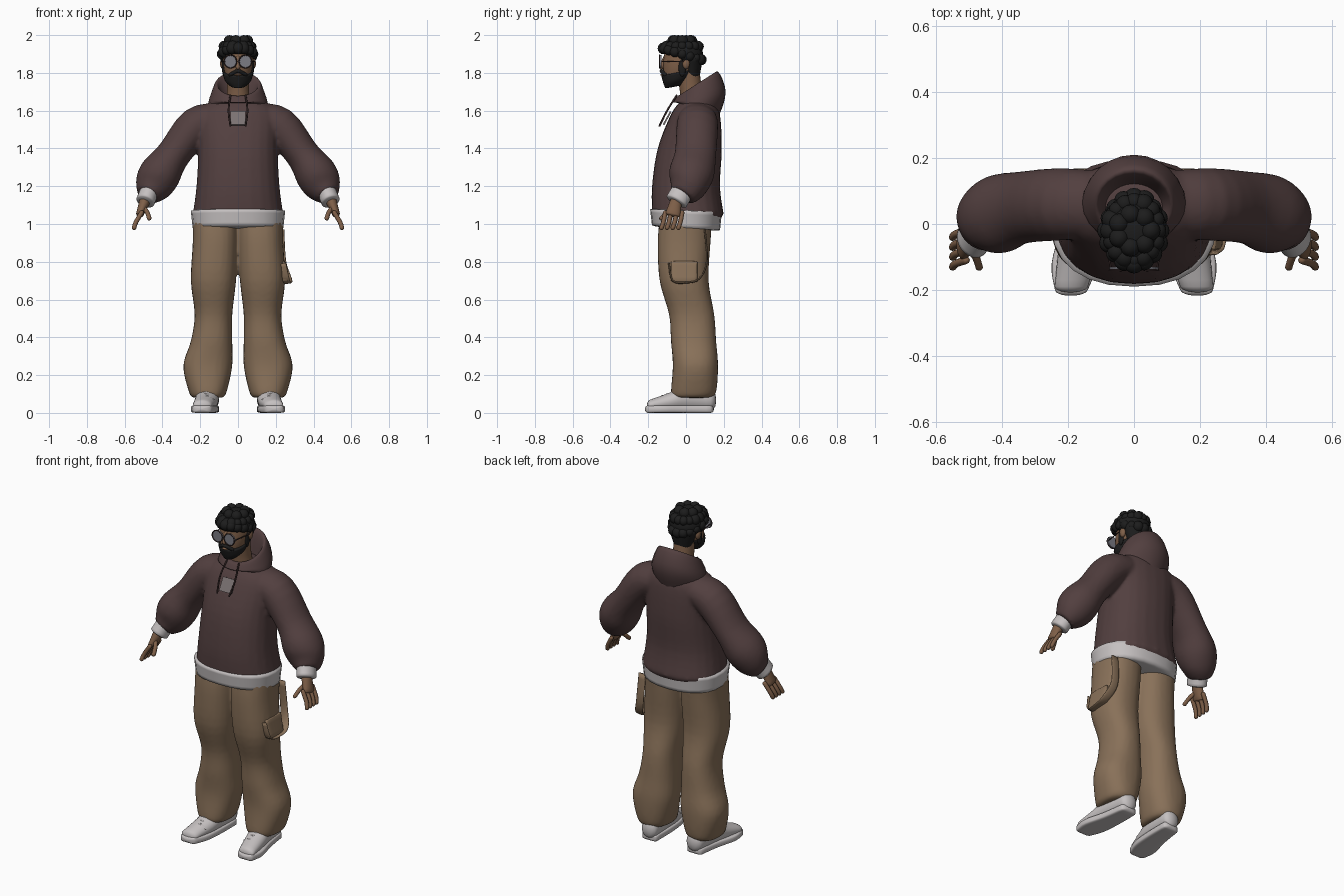
import bpy, bmesh, math, random
from mathutils import Vector, Matrix

cube = bpy.data.objects.get("Cube")
if cube:
    bpy.data.objects.remove(cube, do_unlink=True)
random.seed(4)
AXIS_X, AXIS_Y, AXIS_Z = Vector((1, 0, 0)), Vector((0, 1, 0)), Vector((0, 0, 1))
SIDES = (-1, 1)


def material(name, red, green, blue):
    mat = bpy.data.materials.new(name)
    mat.use_nodes = True
    mat.diffuse_color = (red, green, blue, 1)
    mat.node_tree.nodes["Principled BSDF"].inputs["Base Color"].default_value = mat.diffuse_color
    return mat


maroon = material("maroon cloth", .085, .05, .05)
tan = material("tan cloth", .25, .165, .1)
pale = material("pale grey", .56, .53, .53)
skin = material("brown skin", .21, .115, .065)
black = material("black hair", .012, .012, .012)
glass = material("grey lens", .2, .2, .23)
label = material("label grey", .2, .17, .17)
dark = material("dark cord", .035, .02, .02)


def finish(name, bm, mat, mirror=False, blend=False, smooth=True):
    """Turn the bmesh into an object, optionally mirrored and fused into one skin."""
    bmesh.ops.recalc_face_normals(bm, faces=bm.faces[:])
    mesh = bpy.data.meshes.new(name)
    bm.to_mesh(mesh)
    bm.free()
    mesh.materials.append(mat)
    for face in mesh.polygons:
        face.use_smooth = smooth
    ob = bpy.data.objects.new(name, mesh)
    bpy.context.collection.objects.link(ob)
    if mirror:
        ob.modifiers.new("mirror", "MIRROR").use_mirror_merge = False
    if blend:
        remesh = ob.modifiers.new("blend", "REMESH")
        remesh.mode, remesh.voxel_size, remesh.use_smooth_shade = "VOXEL", .011, True
        relax = ob.modifiers.new("relax", "SMOOTH")
        relax.factor, relax.iterations = .5, 5


def spline(rows, steps=4):
    """Pass a smooth curve through the rows, radii included."""
    result = []
    for i in range(len(rows) - 1):
        before, start, end, after = (rows[min(max(i + k, 0), len(rows) - 1)] for k in (-1, 0, 1, 2))
        for step in range(steps):
            t = step / steps
            result.append([b + t * ((c - a) + t * ((2 * a - 5 * b + 4 * c - d) + t * (3 * (b - c) + d - a))) / 2
                           for a, b, c, d in zip(before, start, end, after)])
    return result + [list(rows[-1])]


def dome_rows(row, neighbour, dome):
    """Shrinking rows that round off an end."""
    outward = (Vector(row[:3]) - Vector(neighbour[:3])).normalized()
    reach = dome * min(row[3], row[4])
    result = []
    for angle in (.5, 1, 1.4):
        spot = Vector(row[:3]) + outward * reach * math.sin(angle)
        shrink = math.cos(angle)
        result.append([*spot, row[3] * shrink, row[4] * shrink, *row[5:]])
    return result


def loft(bm, rows, ref=AXIS_Y, axis=None, power=2, sides=24, dome=0, drop=0):
    """Skin rows of (x, y, z, side radius, ref radius, optional slope along y)."""
    rows = spline(rows)
    if dome:
        first = dome_rows(rows[0], rows[1], dome)
        last = dome_rows(rows[-1], rows[-2], dome)
        rows = first[::-1] + rows + last
    points = [Vector(row[:3]) for row in rows]
    rings = []
    for i, row in enumerate(rows):
        along = axis or (points[min(i + 1, len(points) - 1)] - points[max(i - 1, 0)]).normalized()
        deep = (ref - along * ref.dot(along)).normalized()
        wide = deep.cross(along)
        ring = []
        for k in range(sides):
            c, s = math.cos(math.tau * k / sides), math.sin(math.tau * k / sides)
            spot = points[i] + deep * math.copysign(abs(c) ** (2 / power), c) * row[4]
            spot += wide * math.copysign(abs(s) ** (2 / power), s) * row[3]
            if len(row) > 5:
                spot.z += (spot.y - points[i].y) * row[5]
            spot.z -= drop * max(0, c) ** 6 * max(0, 1 - i / 4)
            ring.append(bm.verts.new(spot))
        rings.append(ring)
    for low, high in zip(rings, rings[1:]):
        for k in range(sides):
            after = (k + 1) % sides
            bm.faces.new((low[k], low[after], high[after], high[k]))
    bm.faces.new(rings[0])
    bm.faces.new(rings[-1])


def lofted(name, rows, mat, mirror=False, **options):
    bm = bmesh.new()
    loft(bm, rows, **options)
    finish(name, bm, mat, mirror)


def tube(bm, points, radius):
    loft(bm, [(*p, radius, radius) for p in points], sides=8, dome=1)


def ball(bm, place, size, segments=16):
    matrix = Matrix.Translation(place) @ Matrix.Diagonal((*size, 1))
    made = bmesh.ops.create_uvsphere(bm, u_segments=segments, v_segments=segments // 2, radius=1, matrix=matrix)
    return made["verts"]


# Sweatshirt: body and both sleeves fused
bm = bmesh.new()
loft(bm, [(0, .01, 1.05, .24, .19), (0, 0, 1.2, .22, .18), (0, .02, 1.4, .21, .17),
          (0, .05, 1.58, .21, .13), (0, .06, 1.65, .14, .09)], axis=AXIS_Z, power=2.3, dome=.3)
for s in SIDES:
    loft(bm, [(s * .1, .06, 1.56, .08, .1), (s * .22, .06, 1.52, .1, .11), (s * .34, .05, 1.37, .09, .11),
              (s * .41, .03, 1.27, .11, .12), (s * .45, .01, 1.2, .1, .1), (s * .48, -.02, 1.15, .06, .07)])
finish("sweatshirt", bm, maroon, blend=True)
lofted("waistband", [(0, 0, .98, .24, .18, -.07), (0, 0, 1.07, .25, .19, -.04)],
       pale, axis=AXIS_Z, power=2.3, dome=.05)

# Lowered hood with a raised back rim and a pointed tail
lofted("hood", [(0, .06, 1.62, .16, .11, -.2), (0, .07, 1.67, .15, .14, .2), (0, .06, 1.74, .12, .11, .6),
                (0, .06, 1.72, .1, .08, .6), (0, .05, 1.64, .08, .07, .2)], maroon, axis=AXIS_Z, drop=.04)

# Drawstrings and chest label
bm = bmesh.new()
for s in SIDES:
    tube(bm, [(s * .04, -.05, 1.68), (s * .05, -.1, 1.6), (s * .04, -.14, 1.52)], .005)
finish("drawstrings", bm, dark)
bm = bmesh.new()
bmesh.ops.create_cube(bm, size=1, matrix=Matrix.Translation((0, -.1, 1.56))
                      @ Matrix.Rotation(-.5, 4, "X") @ Matrix.Diagonal((.08, .009, .08, 1)))
finish("chest_label", bm, label, smooth=False)

# Cuffs and hands
lofted("cuffs", [(.47, -.02, 1.17, .05, .06), (.49, -.05, 1.12, .05, .06)], pale, mirror=True, dome=.2)
bm = bmesh.new()
loft(bm, [(.49, -.05, 1.13, .03, .03), (.52, -.07, 1.05, .02, .04)], dome=.5)
for finger in range(4):
    spread = finger * .03
    tube(bm, [(.51, spread - .11, 1.06), (.54, spread - .12, 1.01), (.55, spread - .13, .98)], .012)
tube(bm, [(.5, -.07, 1.09), (.48, -.1, 1.06), (.47, -.13, 1.03)], .012)
finish("hands", bm, skin, mirror=True)

# Baggy trousers
bm = bmesh.new()
loft(bm, [(.12, 0, 1.03, .12, .14), (.12, -.01, .9, .12, .14), (.13, -.01, .7, .12, .13),
          (.13, .03, .52, .1, .12), (.14, .04, .38, .11, .12), (.16, .05, .25, .13, .12),
          (.16, .04, .11, .1, .12), (.16, .03, .08, .08, .1)], axis=AXIS_Z, power=2.3)
finish("trousers", bm, tan, mirror=True, blend=True)

# Loose strap and pocket flap on the left thigh
strap = [(.22, .1, .97), (.23, .11, .8), (.26, .07, .71), (.26, 0, .69), (.25, -.07, .7), (.23, -.09, .79)]
lofted("thigh_strap", [(*p, .005, .025) for p in strap], tan, ref=AXIS_X, sides=12)
lofted("pocket_flap", [(.24, -.01, .8, .01, .07), (.25, -.01, .7, .02, .07)],
       tan, axis=AXIS_Z, power=4, dome=.5)

# Shoes: upper, flat sole and laces
lofted("shoe_uppers", [(.15, .13, .07, .05, .06), (.16, 0, .08, .06, .07), (.17, -.08, .06, .06, .05),
                       (.19, -.19, .04, .05, .03)], pale, mirror=True, ref=AXIS_Z, axis=AXIS_Y, dome=.6)
lofted("shoe_soles", [(.15, .13, .02, .05, .02), (.16, 0, .02, .06, .02), (.18, -.12, .02, .07, .02),
                      (.19, -.2, .02, .05, .02)], pale, mirror=True, ref=AXIS_Z, axis=AXIS_Y, power=5, dome=.9)
bm = bmesh.new()
for lace in range(4):
    y, z = -.05 - .025 * lace, .12 - .01 * lace
    tube(bm, [(.13, y, z - .02), (.17, y, z), (.21, y, z - .02)], .005)
finish("shoe_laces", bm, pale, mirror=True)

# Neck, head, nose and ears
lofted("neck", [(0, .04, 1.6, .09, .07), (0, .03, 1.68, .06, .06), (0, .01, 1.82, .06, .06)], skin, axis=AXIS_Z)
bm = bmesh.new()
loft(bm, [(0, -.07, 1.74, .04, .04), (0, -.04, 1.8, .07, .08), (0, -.02, 1.87, .08, .1),
          (0, -.02, 1.95, .07, .08)], axis=AXIS_Z, dome=.3)
tube(bm, [(0, -.11, 1.88), (0, -.13, 1.83)], .012)
for s in SIDES:
    ball(bm, (s * .08, 0, 1.85), (.015, .02, .03))
finish("head", bm, skin)

# Beard, sideburns, moustache and lips
bm = bmesh.new()
loft(bm, [(0, -.06, 1.73, .04, .05, .2), (0, -.05, 1.76, .07, .07, .2), (0, -.04, 1.8, .08, .09, .2)],
     axis=AXIS_Z, dome=.1)
tube(bm, [(-.04, -.11, 1.79), (0, -.13, 1.81), (.04, -.11, 1.79)], .01)
for s in SIDES:
    ball(bm, (s * .075, -.02, 1.83), (.01, .02, .05))
finish("beard", bm, black)
bm = bmesh.new()
ball(bm, (0, -.125, 1.79), (.02, .01, .006))
finish("lips", bm, skin)

# Curly hair: a cap raised over the brow with scattered locks
bm = bmesh.new()
for v in ball(bm, (0, -.02, 1.9), (.1, .11, .09), 32):
    if v.co.y < -.02:
        v.co.z = max(v.co.z, 1.9)
for lock in range(16):
    c, s = math.cos(math.tau * lock / 16), math.sin(math.tau * lock / 16)
    for z, reach in ((1.9 - .03 * s, .9), (1.94, .8)):
        size = random.uniform(.025, .032)
        ball(bm, (c * .09 * reach, s * .11 * reach - .02, z), (size, size, size))
for lock in range(7):
    turn = math.tau * lock / 7
    ball(bm, (.05 * math.cos(turn), .05 * math.sin(turn) - .02, 1.97), (.03, .03, .03))
finish("hair", bm, black)
lofted("nape_hair", [(0, .03, 1.77, .05, .04), (0, .03, 1.88, .09, .06)], black, axis=AXIS_Z, dome=.2)

# Round glasses
lens, frame = bmesh.new(), bmesh.new()
for s in SIDES:
    loft(lens, [(s * .04, -.14, 1.86, .034, .034), (s * .04, -.13, 1.86, .034, .034)], ref=AXIS_Z, axis=AXIS_Y)
    turns = [math.tau * k / 8 for k in range(9)]
    tube(frame, [(s * .04 + .034 * math.cos(a), -.14, 1.86 + .034 * math.sin(a)) for a in turns], .003)
    tube(frame, [(s * .07, -.14, 1.86), (s * .09, 0, 1.86)], .003)
finish("lenses", lens, glass, smooth=False)
finish("glasses_frame", frame, dark)
